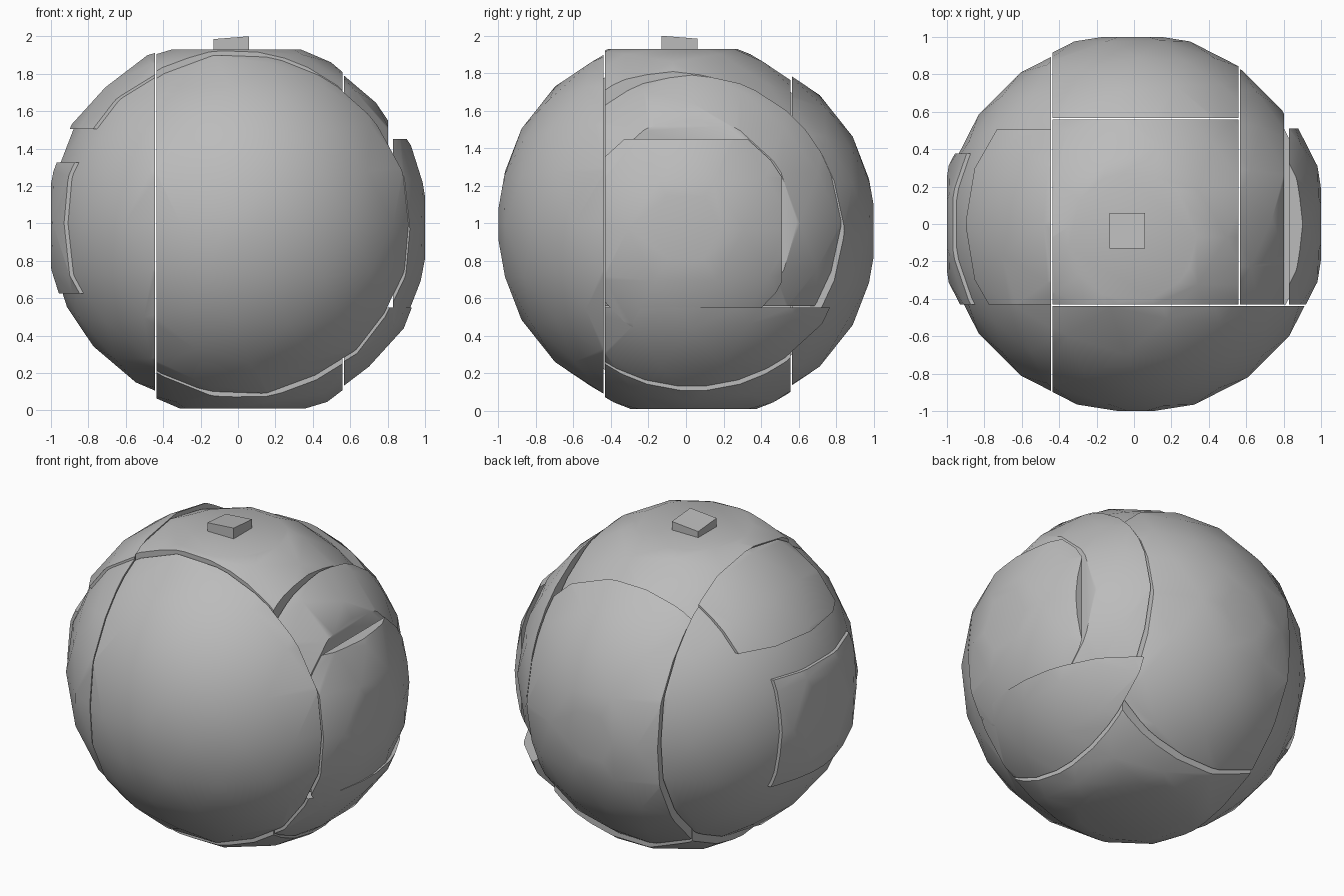
import bpy
import bmesh
from mathutils import Vector

if "Cube" in bpy.data.objects:
    bpy.data.objects.remove(bpy.data.objects["Cube"], do_unlink=True)

grey = bpy.data.materials.new("plain_grey")
grey.use_nodes = True
grey.diffuse_color = (0.5, 0.5, 0.5, 1)
grey.node_tree.nodes["Principled BSDF"].inputs["Base Color"].default_value = (0.5, 0.5, 0.5, 1)

FAR = 2.5
# Seam planes shared by the interlocking pieces
LEFT, RIGHT, DISC = -0.44, 0.562, 0.825
FRONT, BACK = -0.435, 0.562
LOW = 0.555
GAP = 0.004


def finish(bm, name):
    mesh = bpy.data.meshes.new(name)
    bmesh.ops.recalc_face_normals(bm, faces=bm.faces)
    bm.to_mesh(mesh)
    bm.free()
    obj = bpy.data.objects.new(name, mesh)
    mesh.materials.append(grey)
    bpy.context.collection.objects.link(obj)
    bpy.ops.object.select_all(action='DESELECT')
    obj.select_set(True)
    bpy.context.view_layer.objects.active = obj
    bpy.ops.object.shade_smooth_by_angle(angle=0.6)
    return obj


def piece(name, radius, offset=(0, 0, 0), x=(-FAR, FAR), y=(-FAR, FAR), z=(-FAR, FAR)):
    """A coarse ball trimmed to a box, leaving a narrow gap at each seam."""
    bm = bmesh.new()
    bmesh.ops.create_icosphere(bm, subdivisions=3, radius=radius)
    bmesh.ops.translate(bm, verts=bm.verts, vec=Vector(offset) + Vector((0, 0, 1)))
    # outer limits of the whole ball
    outer = ((-1, 1), (-1, 1), (0.01, 1.93))
    for axis, span in enumerate((x, y, z)):
        for side in (0, 1):
            sign = 2 * side - 1
            limit = span[side] - sign * GAP
            edge = outer[axis][side]
            cut = min(limit, edge) if side else max(limit, edge)
            co, no = Vector(), Vector()
            co[axis], no[axis] = cut, sign
            result = bmesh.ops.bisect_plane(
                bm, geom=bm.verts[:] + bm.edges[:] + bm.faces[:], dist=0.0001,
                plane_co=co, plane_no=no, clear_outer=True)
            rim = [e for e in result["geom_cut"]
                   if isinstance(e, bmesh.types.BMEdge) and e.is_boundary]
            if rim:
                bmesh.ops.holes_fill(bm, edges=rim, sides=0)
    return finish(bm, name)


# Large shells
piece("front_shell", 1.015, (0.01, 0, -0.005), x=(LEFT, FAR), y=(-FAR, FRONT))
piece("back_shell", 1.0, (-0.01, 0.025, -0.04), x=(LEFT, RIGHT), y=(BACK, FAR))
piece("top_shell", 0.965, (-0.01, -0.07, 0.04), x=(LEFT, RIGHT), y=(FRONT, BACK), z=(1, FAR))
piece("bottom_shell", 1.0, (0.03, 0.04, -0.06), x=(LEFT, RIGHT), y=(FRONT, BACK), z=(-FAR, 1))

# Stepped pieces on the +x side
piece("left_band", 0.98, (0, 0.03, 0), x=(RIGHT, DISC - 0.02), y=(FRONT, FAR), z=(LOW, FAR))
piece("left_disc", 1.0, (0.03, 0, -0.03), x=(DISC, FAR), y=(FRONT, 0.515), z=(0.4, 1.455))
piece("left_lower_shell", 1.03, (0.01, 0.03, -0.02), x=(RIGHT, FAR), y=(FRONT, FAR), z=(-FAR, LOW))

# Stepped pieces on the -x side
piece("right_shell", 1.0, (-0.02, 0, 0), x=(-FAR, LEFT))
piece("right_upper_ledge", 1.005, (-0.035, 0, 0), x=(-FAR, LEFT), y=(FRONT, 0.51), z=(1.5, FAR))
piece("right_side_pad", 1.01, (-0.03, 0, 0), x=(-FAR, -0.8), y=(FRONT, 0.38), z=(0.62, 1.33))

# Small tilted square button on top
bm = bmesh.new()
bmesh.ops.create_cube(bm, size=1)
for v in bm.verts:
    v.co = Vector((v.co.x * 0.19 - 0.035, v.co.y * 0.19 - 0.035, 1.985 if v.co.z > 0 else 1.91))
    if v.co.z > 1.95:
        v.co.z += (v.co.x - v.co.y) * 0.08
finish(bm, "top_button")
